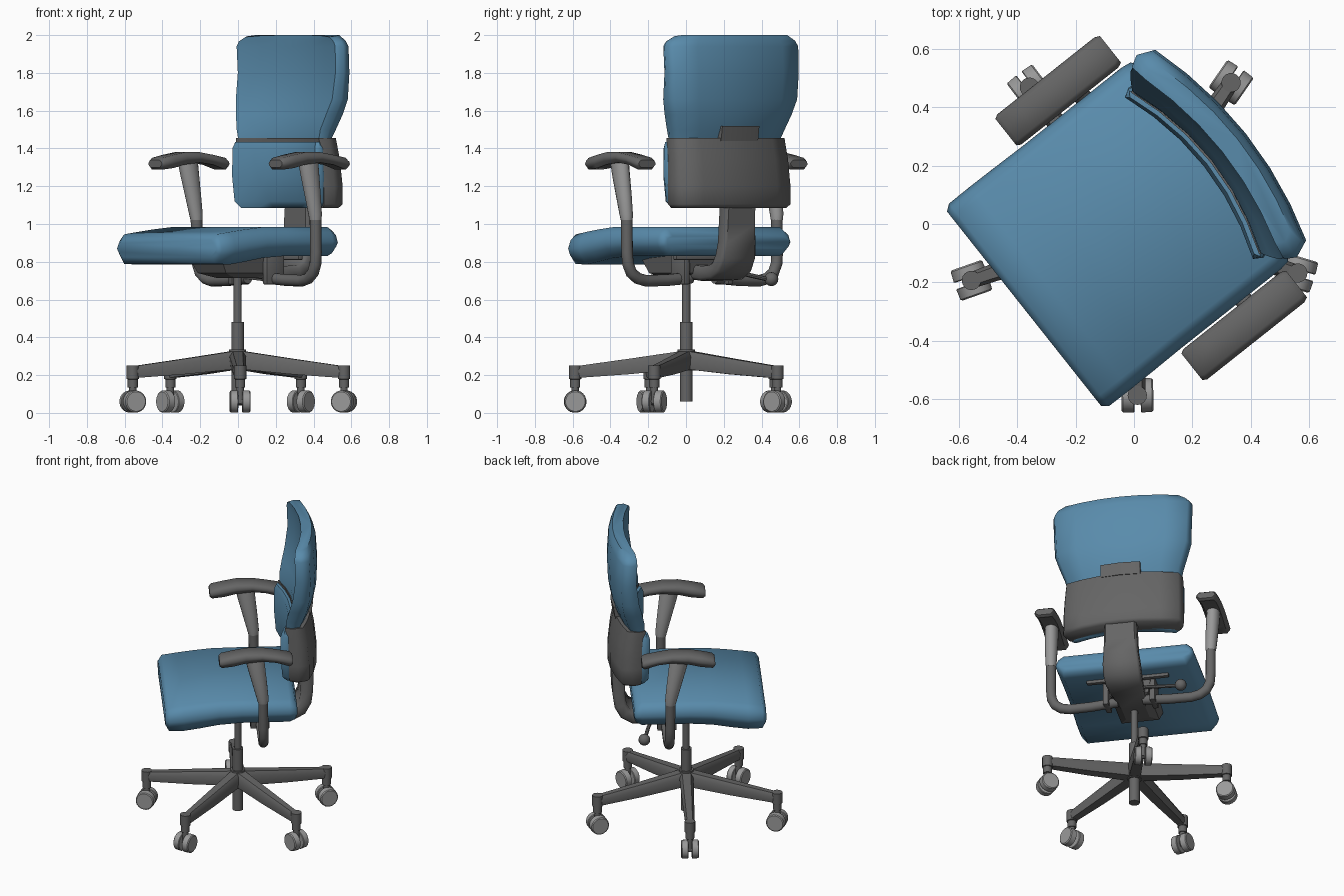
import bpy, bmesh
from math import sin, cos, pi, radians
from mathutils import Matrix, Vector

if "Cube" in bpy.data.objects:
    bpy.data.objects.remove(bpy.data.objects["Cube"])

# The upper chair is turned about the column; it is built in local axes (front = -y)
TURN = Matrix.Translation((-0.005, 0.004, 0)) @ Matrix.Rotation(radians(-51.6), 4, 'Z')


def material(name, rgb):
    m = bpy.data.materials.new(name)
    m.diffuse_color = (*rgb, 1)
    m.use_nodes = True
    m.node_tree.nodes["Principled BSDF"].inputs["Base Color"].default_value = m.diffuse_color
    return m


BLUE = material("blue_fabric", (0.10, 0.26, 0.41))
DARK = material("dark_grey", (0.13, 0.13, 0.13))
MID = material("mid_grey", (0.32, 0.32, 0.32))


def finish(name, bm, matrix, mat=DARK, mirror=False, angle=38):
    bmesh.ops.recalc_face_normals(bm, faces=bm.faces)
    me = bpy.data.meshes.new(name)
    bm.to_mesh(me)
    bm.free()
    me.materials.append(mat)
    ob = bpy.data.objects.new(name, me)
    bpy.context.collection.objects.link(ob)
    ob.matrix_world = matrix
    bpy.ops.object.select_all(action='DESELECT')
    ob.select_set(True)
    bpy.context.view_layer.objects.active = ob
    bpy.ops.object.shade_smooth_by_angle(angle=radians(angle))
    if mirror:
        ob.modifiers.new("mirror", 'MIRROR').use_mirror_merge = False
    return ob


def loft(name, rings, matrix=TURN, **kw):
    """Skin closed rings of points and cap both ends."""
    bm = bmesh.new()
    vs = [[bm.verts.new(p) for p in r] for r in rings]
    n = len(rings[0])
    for a, b in zip(vs, vs[1:]):
        for i in range(n):
            j = (i + 1) % n
            bm.faces.new((a[i], a[j], b[j], b[i]))
    bm.faces.new(vs[0][::-1])
    bm.faces.new(vs[-1])
    return finish(name, bm, matrix, **kw)


def tube(name, pts, radii, n=12, **kw):
    """Round bar along a path, one radius per point or one for all."""
    pts = [Vector(p) for p in pts]
    if not isinstance(radii, (list, tuple)):
        radii = [radii] * len(pts)
    rings, side = [], None
    for i, p in enumerate(pts):
        t = (pts[min(i + 1, len(pts) - 1)] - pts[max(i - 1, 0)]).normalized()
        if side is None:
            side = t.orthogonal()
        side = (side - t * side.dot(t)).normalized()
        up = t.cross(side)
        rings.append([p + radii[i] * (side * cos(2 * pi * k / n) + up * sin(2 * pi * k / n))
                      for k in range(n)])
    return loft(name, rings, **kw)


def box(name, x, y, z, matrix=TURN, bevel=0.006, **kw):
    bm = bmesh.new()
    bmesh.ops.create_cube(bm, size=1)
    for v in bm.verts:
        v.co = [lo + (c + 0.5) * (hi - lo) for c, (lo, hi) in zip(v.co, (x, y, z))]
    bmesh.ops.bevel(bm, geom=bm.edges[:], offset=bevel, segments=2, affect='EDGES', profile=0.5)
    return finish(name, bm, matrix, **kw)


def slab_ring(y, xc, w, top, bot, e):
    """Rounded-edge section across x at a given y."""
    m = (top + bot) / 2
    half = [(w - e, bot), (w - e * 0.25, bot + (m - bot) * 0.6), (w, m),
            (w - e * 0.3, top - (top - m) * 0.4), (w - e, top)]
    return [(xc + a, y, z) for a, z in half] + [(xc - a, y, z) for a, z in reversed(half)]


def back_ring(z, w, vf, vb, sag=0.072, drop=0.0):
    """Curved backrest section: middle set back, both edges forward."""
    ts = [-0.95, -0.65, -0.33, 0, 0.33, 0.65, 0.95]
    front = [(t * w, vf - sag * t * t, z - drop * t ** 4) for t in ts]
    back = [(t * w, vb - sag * t * t, z) for t in reversed(ts)]
    mid = (vf + vb) / 2 - sag
    return front + [(w, mid, z - drop / 2)] + back + [(-w, mid, z - drop / 2)]


# Seat cushion with a dropped front edge
loft("seat_cushion", [slab_ring(y, 0, w, t, b, 0.05) for y, w, t, b in (
    (-0.474, 0.425, 0.915, 0.825), (-0.452, 0.442, 0.945, 0.788), (-0.36, 0.443, 0.958, 0.786),
    (-0.26, 0.442, 0.971, 0.80), (-0.14, 0.44, 0.983, 0.82), (0, 0.44, 0.985, 0.83),
    (0.30, 0.44, 0.985, 0.83), (0.335, 0.435, 0.965, 0.845), (0.348, 0.42, 0.935, 0.87))],
    mat=BLUE, angle=60)

# Backrest cushions
loft("upper_back_cushion", [back_ring(*r) for r in (
    (1.44, 0.36, 0.345, 0.425), (1.50, 0.375, 0.345, 0.45), (1.58, 0.405, 0.362, 0.474),
    (1.66, 0.432, 0.382, 0.488), (1.80, 0.438, 0.40, 0.494),
    (1.94, 0.442, 0.395, 0.485), (1.97, 0.425, 0.393, 0.475, 0.068, 0.005),
    (2.00, 0.375, 0.392, 0.46, 0.058, 0.012))], mat=BLUE, angle=60)
loft("lower_back_cushion", [back_ring(*r) for r in (
    (1.085, 0.335, 0.345, 0.39), (1.12, 0.365, 0.323, 0.395), (1.25, 0.372, 0.312, 0.39),
    (1.40, 0.37, 0.312, 0.38), (1.435, 0.36, 0.325, 0.36))], mat=BLUE, angle=60)

# Grey backrest shell and its upper tab
loft("back_shell", [back_ring(*r) for r in (
    (1.085, 0.365, 0.37, 0.475), (1.105, 0.383, 0.365, 0.49), (1.20, 0.383, 0.362, 0.49),
    (1.34, 0.378, 0.352, 0.475), (1.455, 0.372, 0.338, 0.452))], angle=60)
loft("shell_tab", [[(t * 0.125, vf - 0.01 * t * t, z) for t in (-1, 0, 1)] +
                   [(t * 0.125, vb - 0.01 * t * t, z) for t in (1, 0, -1)]
                   for z, vf, vb in ((1.44, 0.39, 0.460), (1.52, 0.39, 0.472))])

# Spine bending under the seat
path = [(0.435, 1.14, 0.100), (0.428, 1.0, 0.104), (0.425, 0.90, 0.108), (0.415, 0.83, 0.116),
        (0.385, 0.775, 0.118), (0.335, 0.745, 0.115), (0.24, 0.738, 0.105), (0.05, 0.755, 0.09)]
rings = []
for i, (y, z, w) in enumerate(path):
    a, b = path[max(i - 1, 0)], path[min(i + 1, len(path) - 1)]
    t = Vector((0, b[0] - a[0], b[1] - a[1])).normalized()
    nrm = Vector((0, -t.z, t.y)) * 0.039
    c = Vector((0, y, z))
    rings.append([c + Vector((s * w * k, 0, 0)) + nrm * h for s, k, h in (
        (1, 0.88, 1), (1, 1, 0.6), (1, 1, -0.6), (1, 0.88, -1),
        (-1, 0.88, -1), (-1, 1, -0.6), (-1, 1, 0.6), (-1, 0.88, 1))])
loft("back_spine", rings, angle=50)

# Mechanism under the seat
loft("tilt_housing", [[(x * w, y, z) for x, y in
                       ((-1, f), (1, f), (1, b), (-1, b))]
                      for z, w, f, b in ((0.715, 0.075, -0.08, 0.14), (0.74, 0.12, -0.17, 0.18),
                                         (0.83, 0.14, -0.22, 0.20))], angle=20)
box("rear_seat_rail", (-0.26, 0.26), (0.21, 0.24), (0.81, 0.84))
box("arm_bracket", (0.13, 0.165), (0.07, 0.19), (0.68, 0.84), mirror=True)
tube("height_lever", [(-0.10, 0.21, 0.76), (-0.22, 0.25, 0.73), (-0.34, 0.28, 0.705)], 0.012, 8)
bm = bmesh.new()
bmesh.ops.create_uvsphere(bm, u_segments=14, v_segments=8, radius=0.037)
finish("lever_knob", bm, TURN @ Matrix.Translation((-0.348, 0.282, 0.708)))

# Arm supports: bent tube, flared upright and arched pad, mirrored
tube("arm_tube", [(0.08, 0.135, 0.715), (0.25, 0.135, 0.702), (0.385, 0.135, 0.70),
                  (0.438, 0.134, 0.712), (0.48, 0.133, 0.742), (0.502, 0.132, 0.79),
                  (0.507, 0.131, 0.85), (0.507, 0.128, 1.04)], 0.031, 14, mirror=True, angle=50)
loft("arm_upright", [[(u + ru * cos(2 * pi * k / 16), v + rv * sin(2 * pi * k / 16), z)
                      for k in range(16)] for z, u, v, ru, rv in (
    (1.02, 0.507, 0.128, 0.031, 0.032), (1.05, 0.508, 0.125, 0.035, 0.037),
    (1.15, 0.51, 0.107, 0.039, 0.046), (1.25, 0.512, 0.088, 0.042, 0.054),
    (1.33, 0.513, 0.074, 0.042, 0.06))], mirror=True, mat=MID)
loft("arm_pad", [slab_ring(y, 0.513, w, t, b, 0.02) for y, w, t, b in (
    (-0.147, 0.058, 1.338, 1.298), (-0.132, 0.066, 1.350, 1.288), (-0.06, 0.066, 1.366, 1.296),
    (0.02, 0.066, 1.380, 1.315), (0.12, 0.066, 1.380, 1.325), (0.21, 0.066, 1.366, 1.314),
    (0.292, 0.066, 1.350, 1.288), (0.31, 0.058, 1.338, 1.298))], mirror=True, angle=45)

# Gas column and hub
BASE = Matrix.Translation((-0.002, 0.001, 0))
tube("column_lower", [(0, 0, 0.06), (0, 0, 0.26)], 0.034, 20, matrix=BASE)
tube("base_hub", [(0, 0, 0.225), (0, 0, 0.335)], 0.046, 20, matrix=BASE)
tube("column_sleeve", [(0, 0, 0.32), (0, 0, 0.48)], 0.034, 20, matrix=BASE)
tube("column_rod", [(0, 0, 0.47), (0, 0, 0.80)], 0.022, 20, matrix=BASE)

# Five legs with twin-wheel casters
for i in range(5):
    M = BASE @ Matrix.Rotation(radians(-88.7 + 72 * i), 4, 'Z')
    loft(f"base_leg_{i}", [[(r, -w * 0.8, b), (r, w * 0.8, b), (r, w, t - 0.025), (r, w * 0.6, t),
                            (r, -w * 0.6, t), (r, -w, t - 0.025)] for r, w, t, b in (
        (0.02, 0.045, 0.328, 0.232), (0.30, 0.038, 0.287, 0.205), (0.58, 0.028, 0.248, 0.185))],
        matrix=M, angle=50)
    tube(f"caster_socket_{i}", [(0.588, 0, 0.135), (0.588, 0, 0.178), (0.588, 0, 0.18), (0.588, 0, 0.252)],
         [0.027, 0.027, 0.033, 0.033], 16, matrix=M)
    tube(f"caster_stem_{i}", [(0.588, 0, 0.05), (0.588, 0, 0.145)], 0.02, 10, matrix=M)
    tube(f"caster_axle_{i}", [(0.588, -0.035, 0.06), (0.588, 0.035, 0.06)], 0.02, 10, matrix=M)
    tube(f"caster_wheel_{i}", [(0.011, 0, 0), (0.014, 0, 0), (0.05, 0, 0), (0.055, 0, 0)],
         [0.056, 0.06, 0.058, 0.052], 20, mirror=True, mat=MID, angle=30,
         matrix=M @ Matrix.Translation((0.588, 0, 0.06)) @ Matrix.Rotation(pi / 2, 4, 'Z'))
